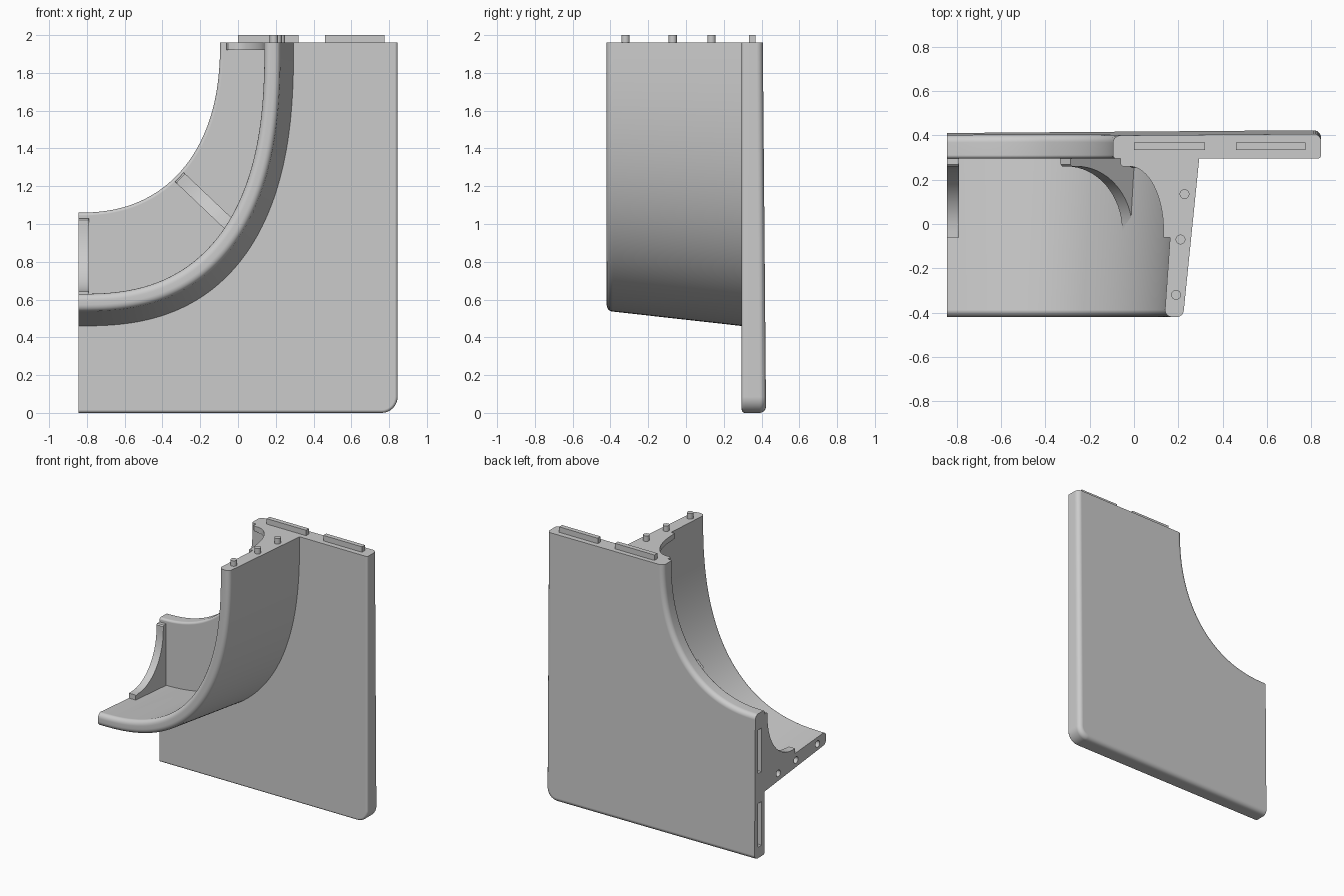
import bpy, bmesh, math
from mathutils import Vector

if "Cube" in bpy.data.objects:
    bpy.data.objects.remove(bpy.data.objects["Cube"])

LEFT, RIGHT, TOP = -0.845, 0.845, 1.96

grey = bpy.data.materials.new("plain_grey")
grey.diffuse_color = (0.6, 0.6, 0.6, 1)
grey.use_nodes = True
grey.node_tree.nodes["Principled BSDF"].inputs["Base Color"].default_value = grey.diffuse_color


def finish(bm, name):
    bmesh.ops.recalc_face_normals(bm, faces=bm.faces)
    me = bpy.data.meshes.new(name)
    bm.to_mesh(me)
    bm.free()
    ob = bpy.data.objects.new(name, me)
    bpy.context.collection.objects.link(ob)
    me.materials.append(grey)
    return ob


def smooth(ob):
    """Smooth rounded faces, keep sharp edges, and keep large faces flat."""
    bpy.ops.object.select_all(action='DESELECT')
    ob.select_set(True)
    bpy.context.view_layer.objects.active = ob
    for m in list(ob.modifiers):
        bpy.ops.object.modifier_apply(modifier=m.name)
    bpy.ops.object.shade_smooth_by_angle(angle=math.radians(32))
    w = ob.modifiers.new("flat_sides", 'WEIGHTED_NORMAL')
    w.keep_sharp = True


def sweep_point(t, rx, rz, n):
    """Quarter superellipse hung from the top left corner, t from 0 (left) to 1 (top)."""
    s, c = math.sin(t * math.pi / 2), math.cos(t * math.pi / 2)
    if t >= 1:
        c = 0
    return LEFT + rx * s ** (2 / n), TOP - rz * c ** (2 / n)


def loft(rings):
    """Closed solid through a list of rings of equal point count."""
    bm = bmesh.new()
    rows = [[bm.verts.new(p) for p in ring] for ring in rings]
    k = len(rows[0])
    for r0, r1 in zip(rows, rows[1:]):
        for j in range(k):
            bm.faces.new((r0[j], r0[(j + 1) % k], r1[(j + 1) % k], r1[j]))
    bm.faces.new(rows[0])
    bm.faces.new(rows[-1][::-1])
    return bm


def prism(points, offset):
    return loft([points, [Vector(p) + Vector(offset) for p in points]])


def box(name, lo, hi):
    pts = [(lo[0], lo[1], lo[2]), (hi[0], lo[1], lo[2]),
           (hi[0], hi[1], lo[2]), (lo[0], hi[1], lo[2])]
    return finish(prism(pts, (0, 0, hi[2] - lo[2])), name)


def rod(name, centre, radius, depth, axis):
    pts = []
    for i in range(24):
        a = i * math.tau / 24
        u, v = radius * math.cos(a), radius * math.sin(a)
        pts.append(Vector(centre) + Vector((u, v, 0) if axis == 'z' else (0, u, v)))
    return finish(prism(pts, (0, 0, depth) if axis == 'z' else (depth, 0, 0)), name)


def cut(target, cutter):
    cutter.hide_render = True
    m = target.modifiers.new("hole", 'BOOLEAN')
    m.object = cutter
    m.operation = 'DIFFERENCE'
    m.solver = 'EXACT'
    cutters.append(cutter)


cutters = []


# Back plate: rounded lower corner, curved cut-out, rounded rim, drafted back
def plate_outline(d):
    pts = [(LEFT, d)]
    r = 0.085 - d
    for i in range(9):
        a = -math.pi / 2 + i * math.pi / 16
        pts.append((RIGHT - 0.085 + r * math.cos(a), 0.085 + r * math.sin(a)))
    pts.append((RIGHT - d, TOP))
    return pts + [sweep_point(1 - i / 48, 0.75 + d, 0.90 + d, 2.3) for i in range(49)]


def back_y(x, z):
    return 0.407 + 0.013 * (x - RIGHT) / 1.69 + 0.017 * (1 - z / TOP)


rings = []
for i in range(5):
    a = math.pi / 2 * i / 4
    d, y = 0.016 * (1 - math.sin(a)), 0.295 + 0.016 * (1 - math.cos(a))
    rings.append([(x, y, z) for x, z in plate_outline(d)])
for i in range(7):
    a = math.pi / 2 * i / 6
    d, dy = 0.034 * (1 - math.cos(a)), 0.034 * (1 - math.sin(a))
    rings.append([(x, back_y(x, z) - dy, z) for x, z in plate_outline(d)])
plate = finish(loft(rings), "back_plate")

# Curved shelf: tapered section with a rounded front lip, swept round the curve
section = [(0.33, 0.05)]
for cy, co, start in ((-0.388, 0.032, 270), (-0.388, 0.053, 0)):
    for i in range(6):
        a = math.radians(start + i * 18)
        section.append((cy - 0.032 * math.cos(a), co + 0.032 * math.sin(a)))
section.append((0.33, 0.158))
rings = []
for i in range(65):
    ring = []
    for y, off in section:
        x, z = sweep_point(i / 64, 0.985 + off, 1.33 + off * 1.1, 2.55)
        ring.append((x, y, z))
    rings.append(ring)
shelf = finish(loft(rings), "curved_shelf")


# Concave ribs bracing the shelf against the plate, with softened free edges
def rib(name, start, end, side, width, centred=False):
    p0 = Vector((start[0], 0, start[1]))
    p1 = Vector((end[0], 0, end[1]))
    length, along = (p1 - p0).length, (p1 - p0).normalized()
    prof = [(0, 0.33), (0, 0.268), (0.008, 0.26)]
    for i in range(17):
        a = math.pi / 2 * (1 - i / 16)
        prof.append((0.04 + (length - 0.075) * math.cos(a), -0.03 + 0.29 * math.sin(a)))
    prof += [(length - 0.035, -0.06), (length + 0.035, -0.06), (length + 0.035, 0.33)]
    across = Vector((side[0], 0, side[1])).normalized() * width
    base = -across / 2 if centred else Vector((0, 0, 0))
    bm = prism([p0 + along * s + Vector((0, y, 0)) + base for s, y in prof], across)

    def free_edge(e):
        a, b = (v.co - p0 - base for v in e.verts)
        far = all(abs(c.dot(across.normalized()) - width) < 1e-4 for c in (a, b))
        near = centred and all(abs(c.dot(across.normalized())) < 1e-4 for c in (a, b))
        buried = any(c.y > 0.31 or c.dot(along) > length + 0.02 for c in (a, b))
        return (far or near) and not buried

    bmesh.ops.bevel(bm, geom=[e for e in bm.edges if free_edge(e)], offset=0.006,
                    segments=2, profile=0.5, affect='EDGES')
    return finish(bm, name)


rib("left_rib", (LEFT, 1.03), (LEFT, 0.607), (1, 0), 0.055)
rib("middle_rib", (-0.31, 1.248), (-0.005, 0.958), (0.263, 0.28), 0.068, True)
rib("top_rib", (-0.06, TOP), (0.168, TOP), (0, -1), 0.04)

# Joining tabs on top, matching slots in the left end
for i, (x0, x1) in enumerate(((0.0, 0.32), (0.46, 0.775))):
    box(f"top_tab_{i + 1}", (x0, 0.333, TOP - 0.01), (x1, 0.367, 2.0))
for i, (z0, z1) in enumerate(((0.08, 0.40), (0.62, 0.94))):
    cut(plate, box(f"slot_cutter_{i + 1}", (LEFT - 0.02, 0.331, z0), (LEFT + 0.045, 0.369, z1)))

# Joining pins on top, matching holes in the left end of the shelf
for i, (y, off) in enumerate(((-0.32, 0.05), (-0.07, 0.07), (0.135, 0.088))):
    rod(f"top_pin_{i + 1}", (0.14 + off, y, TOP - 0.01), 0.022, 0.05, 'z')
    cut(shelf, rod(f"hole_cutter_{i + 1}", (LEFT - 0.02, y, 0.63 - off * 1.1), 0.024, 0.065, 'x'))

# Apply the cuts, drop the cutters, then shade every part
for ob in [o for o in bpy.context.collection.objects if o not in cutters]:
    smooth(ob)
for c in cutters:
    bpy.data.objects.remove(c)
